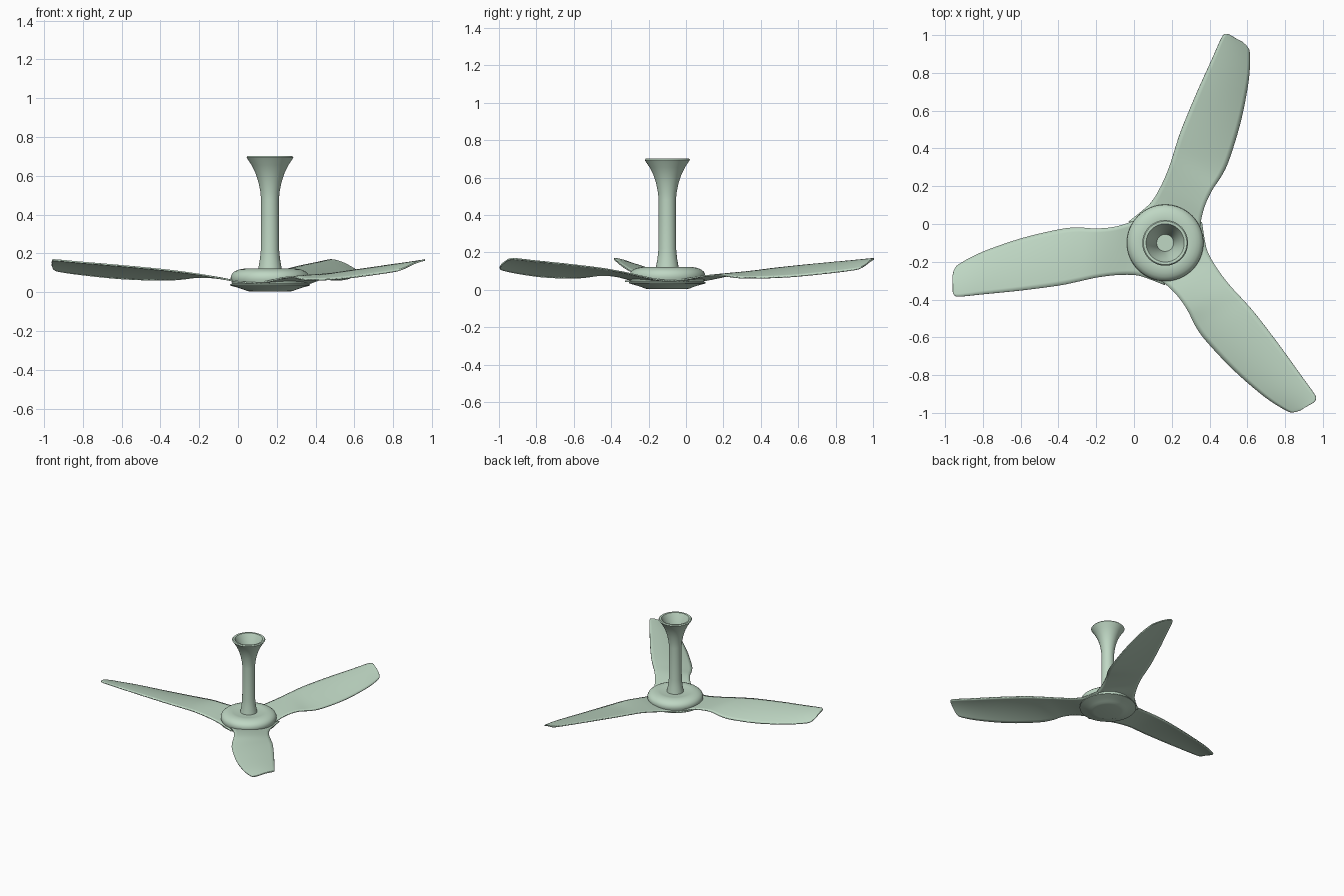
import bpy, bmesh
from math import sin, cos, pi, radians

if "Cube" in bpy.data.objects:
    bpy.data.objects.remove(bpy.data.objects["Cube"])

CX, CY = 0.165, -0.10      # axis of the fan
GREEN = bpy.data.materials.new("pale_green")
GREEN.diffuse_color = (0.52, 0.68, 0.55, 1)
GREEN.use_nodes = True
GREEN.node_tree.nodes["Principled BSDF"].inputs["Base Color"].default_value = GREEN.diffuse_color


def finish(name, bm, angle=35):
    bmesh.ops.recalc_face_normals(bm, faces=bm.faces)
    me = bpy.data.meshes.new(name)
    bm.to_mesh(me)
    bm.free()
    ob = bpy.data.objects.new(name, me)
    bpy.context.collection.objects.link(ob)
    ob.location = (CX, CY, 0)
    me.materials.append(GREEN)
    bpy.ops.object.select_all(action='DESELECT')
    ob.select_set(True)
    bpy.context.view_layer.objects.active = ob
    bpy.ops.object.shade_smooth_by_angle(angle=radians(angle))
    return ob


def lathe(name, profile, n=64):
    """Revolve (radius, z) points; radius 0 closes an end."""
    bm = bmesh.new()
    rings = []
    for r, z in profile:
        if r == 0:
            rings.append([bm.verts.new((0, 0, z))] * n)
        else:
            rings.append([bm.verts.new((r * cos(2 * pi * i / n), r * sin(2 * pi * i / n), z))
                          for i in range(n)])
    for a, b in zip(rings, rings[1:]):
        for i in range(n):
            j = (i + 1) % n
            bm.faces.new(list(dict.fromkeys((a[i], a[j], b[j], b[i]))))
    return finish(name, bm)


def spline(rows, steps):
    """Smooth interpolation through the station rows."""
    out = []
    for k in range(len(rows) - 1):
        p0, p1 = rows[max(k - 1, 0)], rows[k]
        p2, p3 = rows[k + 1], rows[min(k + 2, len(rows) - 1)]
        for s in range(steps):
            t = s / steps
            out.append([0.5 * (2 * b + (c - a) * t + (2 * a - 5 * b + 4 * c - d) * t * t
                               + (3 * b - a - 3 * c + d) * t ** 3)
                        for a, b, c, d in zip(p0, p1, p2, p3)])
    return out + [list(rows[-1])]


# Blade stations: distance out, low edge y, high edge y, low edge z, high edge z, camber
STATIONS = [
    (0.000, 0.150, -0.225, 0.046, 0.046, 0.0),
    (0.100, 0.160, -0.186, 0.048, 0.048, 0.0),
    (0.165, 0.118, -0.170, 0.054, 0.055, 0.0),
    (0.265, 0.086, -0.171, 0.072, 0.073, 0.002),
    (0.365, 0.076, -0.184, 0.078, 0.091, 0.003),
    (0.465, 0.081, -0.206, 0.067, 0.105, 0.005),
    (0.565, 0.070, -0.226, 0.063, 0.117, 0.008),
    (0.765, 0.022, -0.252, 0.070, 0.136, 0.010),
    (0.965, -0.048, -0.272, 0.090, 0.153, 0.010),
    (1.085, -0.110, -0.284, 0.107, 0.164, 0.008),
    (1.115, -0.140, -0.278, 0.118, 0.166, 0.006),
    (1.125, -0.180, -0.258, 0.135, 0.163, 0.003),
]


def blade(name, turn):
    bm = bmesh.new()
    across = 12
    rows = []
    for u, v0, v1, z0, z1, camber in spline(STATIONS, 5):
        row = []
        for i in range(across + 1):
            t = i / across
            x, y = -u, v0 + (v1 - v0) * t
            z = z0 + (z1 - z0) * t + camber * 4 * t * (1 - t)
            row.append(bm.verts.new((x * cos(turn) - y * sin(turn),
                                     x * sin(turn) + y * cos(turn), z)))
        rows.append(row)
    for a, b in zip(rows, rows[1:]):
        for i in range(across):
            bm.faces.new((a[i], a[i + 1], b[i + 1], b[i]))
    ob = finish(name, bm)
    mod = ob.modifiers.new("thickness", 'SOLIDIFY')
    mod.thickness = 0.008
    mod.offset = 0


for k in range(3):
    blade(f"blade_{k + 1}", k * 2 * pi / 3)

# Lower bowl of the hub
lathe("hub_bowl", [(0, 0.003), (0.10, 0.003), (0.118, 0.006), (0.135, 0.013), (0.165, 0.023),
                   (0.205, 0.034), (0.205, 0.040), (0.19, 0.048), (0, 0.048)])

# Rounded motor cover
lathe("motor_cover", [(0, 0.044), (0.195, 0.044), (0.203, 0.065), (0.202, 0.082), (0.195, 0.097),
                      (0.18, 0.109), (0.16, 0.117), (0.135, 0.121), (0.115, 0.120),
                      (0.10, 0.117), (0, 0.117)])

# Hanging rod with flared, open ceiling cup
lathe("rod_and_cup", [(0, 0.11), (0.062, 0.11), (0.058, 0.135), (0.052, 0.17), (0.047, 0.22),
                      (0.046, 0.48), (0.050, 0.52), (0.060, 0.57), (0.075, 0.615),
                      (0.095, 0.655), (0.121, 0.694), (0.115, 0.701), (0.101, 0.700),
                      (0.082, 0.660), (0.064, 0.615), (0.051, 0.565), (0.045, 0.53), (0, 0.53)])
